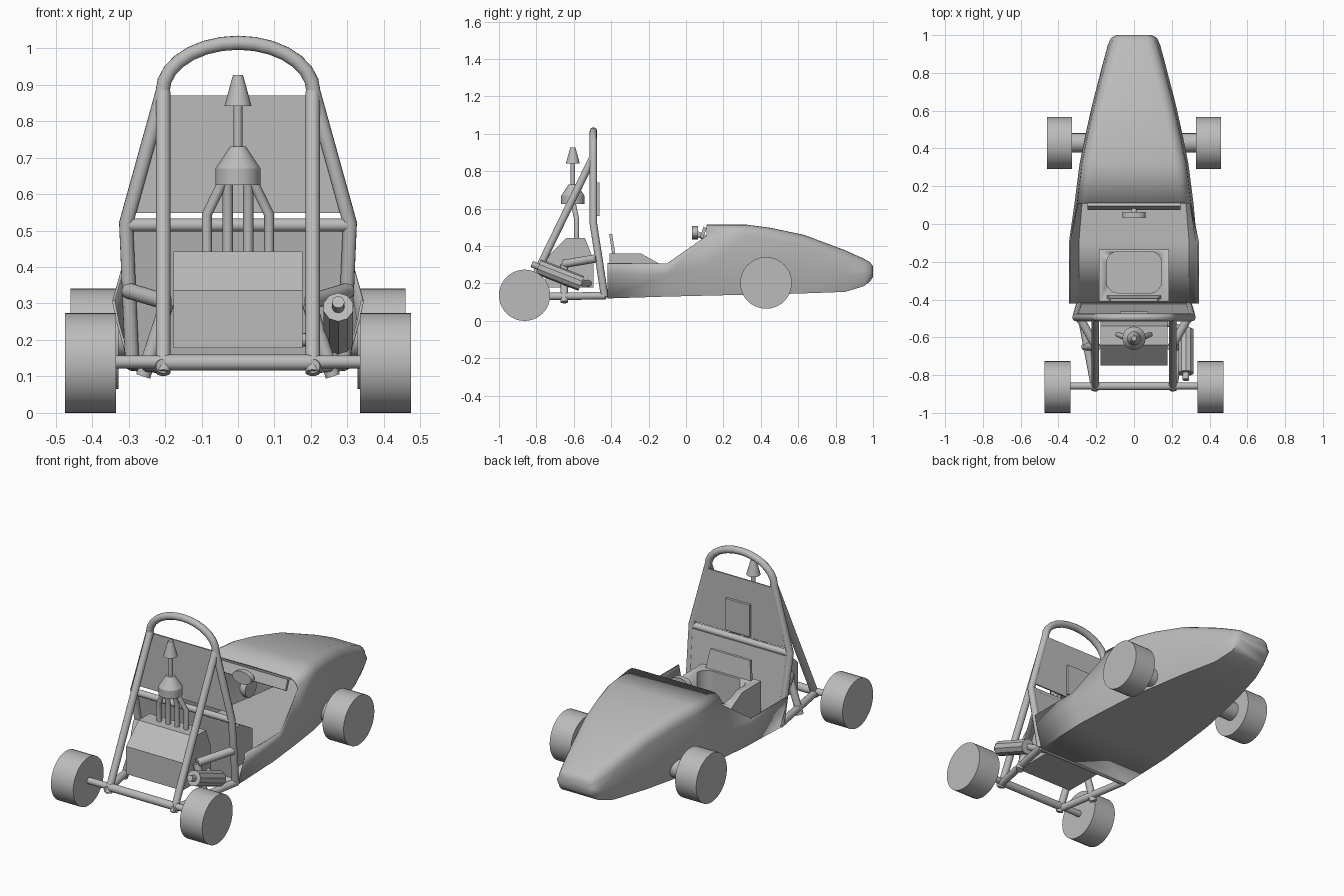
import bpy, bmesh, math
from mathutils import Vector

cube = bpy.data.objects.get("Cube")
if cube:
    bpy.data.objects.remove(cube, do_unlink=True)

GREY = (0.5, 0.5, 0.5, 1)
paint = bpy.data.materials.new("plain_grey")
paint.use_nodes = True
paint.diffuse_color = GREY
paint.node_tree.nodes["Principled BSDF"].inputs["Base Color"].default_value = GREY


def activate(ob):
    bpy.ops.object.select_all(action='DESELECT')
    ob.select_set(True)
    bpy.context.view_layer.objects.active = ob


def finish(ob, name, angle=35):
    ob.name = name
    ob.data.materials.clear()
    ob.data.materials.append(paint)
    activate(ob)
    bpy.ops.object.shade_smooth_by_angle(angle=math.radians(angle))
    return ob


def from_bmesh(bm, name, angle=35):
    bmesh.ops.recalc_face_normals(bm, faces=bm.faces)
    mesh = bpy.data.meshes.new(name)
    bm.to_mesh(mesh)
    bm.free()
    ob = bpy.data.objects.new(name, mesh)
    bpy.context.collection.objects.link(ob)
    return finish(ob, name, angle)


def rod(name, a, b, r1, r2=None, sides=16):
    """Cylinder or cone from a to b."""
    a, b = Vector(a), Vector(b)
    bm = bmesh.new()
    bmesh.ops.create_cone(bm, cap_ends=True, segments=sides, radius1=r1,
                          radius2=r1 if r2 is None else r2, depth=(b - a).length)
    bm.transform((b - a).to_track_quat('Z', 'Y').to_matrix().to_4x4())
    bmesh.ops.translate(bm, vec=(a + b) / 2, verts=bm.verts)
    return from_bmesh(bm, name)


def bent_tube(name, points, radius):
    """Tube swept along a polyline."""
    curve = bpy.data.curves.new(name, 'CURVE')
    curve.dimensions = '3D'
    curve.bevel_depth, curve.bevel_resolution = radius, 3
    curve.use_fill_caps = True
    spline = curve.splines.new('POLY')
    spline.points.add(len(points) - 1)
    for p, co in zip(spline.points, points):
        p.co = (*co, 1)
    ob = bpy.data.objects.new(name, curve)
    bpy.context.collection.objects.link(ob)
    activate(ob)
    bpy.ops.object.convert(target='MESH')
    return finish(bpy.context.object, name, 50)


def slab(name, outline, offset):
    """Closed 3D outline extruded by an offset."""
    bm = bmesh.new()
    face = bm.faces.new([bm.verts.new(p) for p in outline])
    ext = bmesh.ops.extrude_face_region(bm, geom=[face], use_keep_orig=True)
    moved = [g for g in ext["geom"] if isinstance(g, bmesh.types.BMVert)]
    bmesh.ops.translate(bm, vec=offset, verts=moved)
    return from_bmesh(bm, name)


def side_prism(name, half, profile):
    """Side profile of (y, z) points extruded across x."""
    return slab(name, [(-half, y, z) for y, z in profile], (2 * half, 0, 0))


def box(name, lo, hi):
    return side_prism(name, hi[0], [(lo[1], lo[2]), (hi[1], lo[2]),
                                    (hi[1], hi[2]), (lo[1], hi[2])])


# Body shell: nose lofted through rounded sections, then the open cockpit tub
def section(y, w, zb, zt, lean):
    h = zt - zb
    r = min(0.06, h * 0.4)
    mid = zb + h * 0.42
    half = [(w - lean, zb), (w, mid)]
    for i in range(6):
        t = math.pi / 2 * i / 5
        half.append((w - 0.012 - r + r * math.cos(t), zt - r + r * math.sin(t)))
    return [(x, y, z) for x, z in half] + [(-x, y, z) for x, z in reversed(half)]


NOSE = [(0.11, .315, .135, .515, .035), (0.32, .288, .14, .515, .03),
        (0.45, .262, .142, .498, .03), (0.63, .222, .147, .46, .025),
        (0.85, .165, .155, .378, .025), (0.95, .138, .185, .333, .025),
        (0.985, .122, .212, .313, .02), (1.0, .095, .235, .292, .015)]
bm = bmesh.new()
rings = [[bm.verts.new(p) for p in section(*s)] for s in NOSE]
for r0, r1 in zip(rings, rings[1:]):
    n = len(r0)
    for i in range(n):
        bm.faces.new((r0[i], r0[(i + 1) % n], r1[(i + 1) % n], r1[i]))
bm.faces.new(rings[-1])
last = [rings[0][i] for i in (2, 1, 0, -1, -2, -3)]
for y, zb in ((-0.1, .13), (-0.42, .12)):
    half = [(.345, .307), (.334, .25), (.297, zb)]
    row = [bm.verts.new((x, y, z)) for x, z in half]
    row += [bm.verts.new((-x, y, z)) for x, z in reversed(half)]
    for i in range(5):
        bm.faces.new((last[i], last[i + 1], row[i + 1], row[i]))
    last = row
body = from_bmesh(bm, "body_shell", 40)
solid = body.modifiers.new("thickness", 'SOLIDIFY')
solid.thickness = 0.008

# Dashboard, steering wheel and column
side_prism("dashboard", 0.245, [(0.075, .45), (0.09, .44), (0.11, .495), (0.095, .505)])
bm = bmesh.new()
bmesh.ops.create_cone(bm, cap_ends=True, segments=20, radius1=0.06, radius2=0.06, depth=0.03)
for v in bm.verts:
    v.co = (v.co.x, 0.048 + v.co.z, 0.472 + v.co.y * 0.6)
from_bmesh(bm, "steering_wheel")
rod("steering_column", (0, 0.05, .47), (0, 0.4, .3), 0.014)

# Bucket seat with a scooped well
seat = side_prism("seat", 0.185, [(-.41, .13), (-.41, .36), (-.24, .36), (-.15, .31),
                                  (-.135, .3), (-.135, .13)])
cutter = box("seat_cutter", (-.145, -.365, .2), (.145, -.145, .6))
cutter.hide_render = True
bm = bmesh.new()
bm.from_mesh(cutter.data)
upright = [e for e in bm.edges if abs(e.verts[0].co.z - e.verts[1].co.z) > 0.1]
bmesh.ops.bevel(bm, geom=upright, offset=0.06, segments=5, affect='EDGES', profile=0.5)
bm.to_mesh(cutter.data)
bm.free()
cut = seat.modifiers.new("well", 'BOOLEAN')
cut.object, cut.operation = cutter, 'DIFFERENCE'
activate(seat)
bpy.ops.object.modifier_apply(modifier="well")
bpy.data.objects.remove(cutter, do_unlink=True)
slab("seat_back", [(-.145, -.375, .34), (.145, -.375, .34), (.125, -.395, .465),
                   (-.125, -.395, .465)], (0, -0.016, 0))

# Roll hoop, cross tube and firewall panels
right_leg = [(.29, -.435, .13), (.307, -.495, .52)]
arc = [(.207 * math.cos(math.pi * i / 14), -.495, .88 + .135 * math.sin(math.pi * i / 14))
       for i in range(15)]
left_leg = [(-x, y, z) for x, y, z in reversed(right_leg)]
bent_tube("roll_hoop", right_leg + arc + left_leg, 0.02)
rod("hoop_cross_tube", (-.3, -.495, .515), (.3, -.495, .515), 0.018)
rod("hoop_base_tube", (-.29, -.435, .135), (.29, -.435, .135), 0.018)
slab("upper_firewall", [(-.29, -.485, .548), (.29, -.485, .548), (.207, -.485, .87),
                        (-.207, -.485, .87)], (0, .008, 0))
slab("lower_firewall", [(-.285, -.43, .14), (.285, -.43, .14), (.3, -.485, .505),
                        (-.3, -.485, .505)], (0, .008, 0))
box("headrest", (-.075, -.48, .56), (.075, -.462, .74))

# Rear frame, wheels and hubs on both sides
for s, side in ((1, "left"), (-1, "right")):
    rod(side + "_hoop_brace", (.205 * s, -.495, .88), (.205 * s, -.87, .11), 0.02)
    rod(side + "_lower_rail", (.29 * s, -.43, .135), (.205 * s, -.88, .128), 0.02)
    rod(side + "_engine_mount", (.3 * s, -.475, .335), (.2 * s, -.65, .305), 0.022)
    rod(side + "_mount_strut", (.26 * s, -.65, .1), (.195 * s, -.65, .3), 0.02)
    rod(side + "_rear_wheel", (.335 * s, -.863, .137), (.475 * s, -.863, .137), 0.137, sides=40)
    rod(side + "_front_wheel", (.328 * s, .428, .203), (.46 * s, .428, .203), 0.138, sides=40)
    rod(side + "_front_hub", (.22 * s, .43, .203), (.335 * s, .43, .203), 0.052)
rod("rear_axle", (-.34, -.858, .14), (.34, -.858, .14), 0.018)
rod("rear_cross_tube", (-.205, -.858, .138), (.205, -.858, .138), 0.022)

# Engine block
engine = side_prism("engine_block", 0.177, [(-.75, .178), (-.75, .335), (-.64, .442),
                                           (-.54, .442), (-.495, .33), (-.495, .178)])

# Intake: runners, plenum, throat and trumpet
IY = -.605
for x in (-.085, -.028, .028, .085):
    low, top = (x, -.585, .43), (x * 0.45 if abs(x) > .05 else x, IY, .64)
    bent_tube("intake_runner", [low, (x, -.585, .545), top], 0.014)
rod("plenum", (0, IY, .625), (0, IY, .67), 0.062)
rod("plenum_cone", (0, IY, .67), (0, IY, .73), 0.062, 0.022)
rod("intake_throat", (0, IY, .72), (0, IY, .85), 0.012)
rod("intake_trumpet", (0, IY, .842), (0, IY, .926), 0.037, 0.014)

# Exhaust silencer on the left side
rod("silencer", (.275, -.79, .29), (.275, -.56, .2), 0.042, sides=10)
rod("tail_pipe", (.275, -.825, .304), (.275, -.78, .286), 0.017)
rod("exhaust_pipe", (.275, -.57, .204), (.17, -.52, .2), 0.018)
